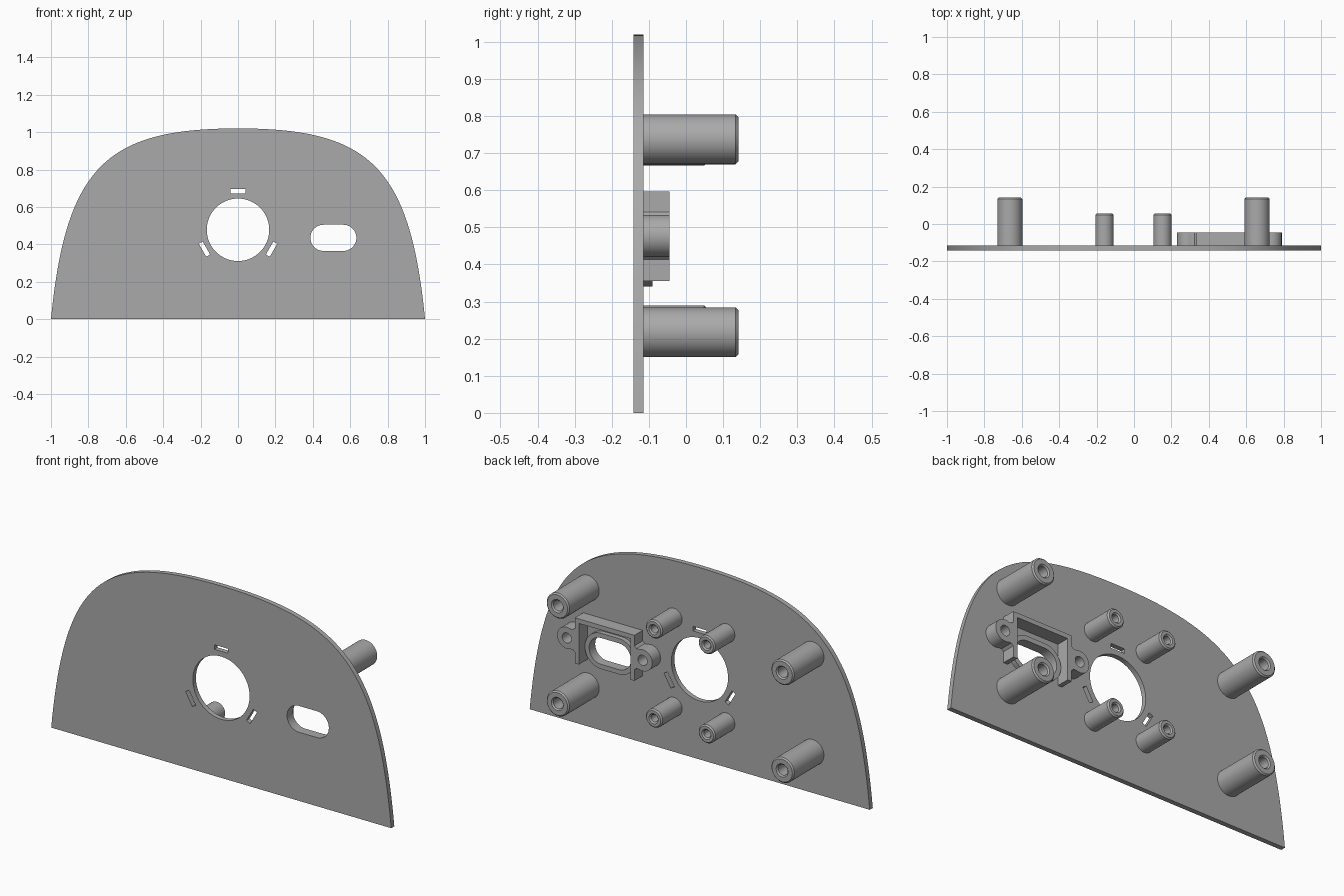
import bpy, bmesh
from math import sin, cos, pi, radians
from mathutils import Matrix, Vector

cube = bpy.data.objects.get("Cube")
if cube:
    bpy.data.objects.remove(cube, do_unlink=True)

grey = bpy.data.materials.new("plain grey")
grey.use_nodes = True
grey.diffuse_color = (0.4, 0.4, 0.4, 1)
grey.node_tree.nodes["Principled BSDF"].inputs["Base Color"].default_value = (0.4, 0.4, 0.4, 1)

BACK = -0.115           # rear face of the panel
HOLE_Z = 0.478          # centre height of the round opening
PORT = (0.51, 0.435)    # centre of the rounded slot


def finish(name, bm):
    """Turn a bmesh into a shaded object."""
    bmesh.ops.remove_doubles(bm, verts=bm.verts, dist=1e-5)
    bmesh.ops.recalc_face_normals(bm, faces=bm.faces)
    mesh = bpy.data.meshes.new(name)
    bm.to_mesh(mesh)
    bm.free()
    mesh.materials.append(grey)
    ob = bpy.data.objects.new(name, mesh)
    bpy.context.collection.objects.link(ob)
    bpy.ops.object.select_all(action='DESELECT')
    ob.select_set(True)
    bpy.context.view_layer.objects.active = ob
    bpy.ops.object.shade_smooth_by_angle(angle=radians(30))
    return ob


def prism(name, loops, y0, y1):
    """Extrude filled x-z outlines (inner loops become holes) from y0 to y1."""
    curve = bpy.data.curves.new(name + " outline", 'CURVE')
    curve.dimensions = '2D'
    curve.fill_mode = 'BOTH'
    curve.extrude = (y1 - y0) / 2
    for loop in loops:
        spline = curve.splines.new('POLY')
        spline.points.add(len(loop) - 1)
        for p, (x, z) in zip(spline.points, loop):
            p.co = (x, z, 0, 1)
        spline.use_cyclic_u = True
    tmp = bpy.data.objects.new(name + " outline", curve)
    bpy.context.collection.objects.link(tmp)
    mesh = bpy.data.meshes.new_from_object(
        tmp.evaluated_get(bpy.context.evaluated_depsgraph_get()))
    bm = bmesh.new()
    bm.from_mesh(mesh)
    bpy.data.objects.remove(tmp, do_unlink=True)
    bpy.data.curves.remove(curve)
    bpy.data.meshes.remove(mesh)
    place = Matrix.Translation((0, (y0 + y1) / 2, 0)) @ Matrix.Rotation(pi / 2, 4, 'X')
    bmesh.ops.transform(bm, matrix=place, verts=bm.verts)
    return finish(name, bm)


def arc(cx, cz, r, a0, a1, n):
    return [(cx + r * cos(radians(a0 + (a1 - a0) * i / n)),
             cz + r * sin(radians(a0 + (a1 - a0) * i / n))) for i in range(n + 1)]


def circle(cx, cz, r, n=48):
    return arc(cx, cz, r, 0, 360, n)[:-1]


def stadium(cx, cz, half_w, r):
    d = half_w - r
    return arc(cx + d, cz, r, -90, 90, 20) + arc(cx - d, cz, r, 90, 270, 20)


def tab_slot(angle):
    """Small rectangle lying tangentially around the round opening."""
    a = radians(angle)
    out, side = Vector((cos(a), sin(a))), Vector((-sin(a), cos(a)))
    mid = Vector((0, HOLE_Z)) + out * 0.207
    return [tuple(mid + side * s * 0.04 + out * t * 0.012)
            for s, t in ((-1, -1), (1, -1), (1, 1), (-1, 1))]


def dome_outline(n=40):
    """Right half as one cubic curve, mirrored to the other side."""
    a, b, c, d = (Vector(p) for p in ((1, 0), (0.92, 0.82), (0.7, 1.02), (0, 1.02)))
    half = []
    for i in range(n + 1):
        t = i / n
        s = 1 - t
        half.append(tuple(a * s**3 + b * 3 * s * s * t + c * 3 * s * t * t + d * t**3))
    return half + [(-x, z) for x, z in half[-2::-1]]


# Panel with round opening, three tab slots and the rounded port slot
port_hole = stadium(*PORT, 0.123, 0.07)
prism("panel", [dome_outline(), circle(0, HOLE_Z, 0.167, 64), port_hole]
      + [tab_slot(a) for a in (90, 210, 330)], -0.141, BACK)

# Raised rim around the port slot
prism("port_rim", [stadium(*PORT, 0.148, 0.095), port_hole], BACK, -0.09)

# Connector housing: three-sided frame open at the bottom
x, w, t = PORT[0], 0.175, 0.024
low, high = 0.355, 0.597
prism("connector_frame", [[(x - w, low), (x - w, high), (x + w, high), (x + w, low),
                           (x + w - t, low), (x + w - t, high - t),
                           (x - w + t, high - t), (x - w + t, low)]], BACK, -0.045)

# Screw ears on both sides of the housing
for side, label in ((1, "left"), (-1, "right")):
    ear = [(0, -0.064), (0.012, -0.053)] + arc(0.048, 0, 0.057, -110, 110, 28) \
        + [(0.012, 0.053), (0, 0.064)]
    hole = circle(0.048, 0, 0.027, 32)
    prism(label + "_screw_ear",
          [[(x + side * (w + u), 0.477 + v) for u, v in loop] for loop in (ear, hole)],
          BACK, -0.045)


def post(name, px, pz, r, tip, bore):
    """Chamfered round standoff with a countersunk blind hole."""
    c = 0.007
    profile = [(r, BACK), (r, tip - c), (r - c, tip), (bore + c, tip),
               (bore, tip - c), (bore, tip - 0.12), (0, tip - 0.12)]
    bm = bmesh.new()
    verts = [bm.verts.new((px + u, y, pz)) for u, y in profile]
    edges = [bm.edges.new(pair) for pair in zip(verts, verts[1:])]
    bmesh.ops.spin(bm, geom=verts + edges, cent=(px, 0, pz), axis=(0, 1, 0),
                   angle=2 * pi, steps=48)
    finish(name, bm)


# Four tall corner posts and four short posts around the opening
for side, label in ((1, "left"), (-1, "right")):
    for up, level in ((1, "upper"), (-1, "lower")):
        post(f"{level}_{label}_tall_post", -0.003 + side * 0.661, 0.477 + up * 0.26,
             0.067, 0.141, 0.028)
        post(f"{level}_{label}_short_post", -0.003 + side * 0.155, HOLE_Z + up * 0.237,
             0.049, 0.055, 0.02)
